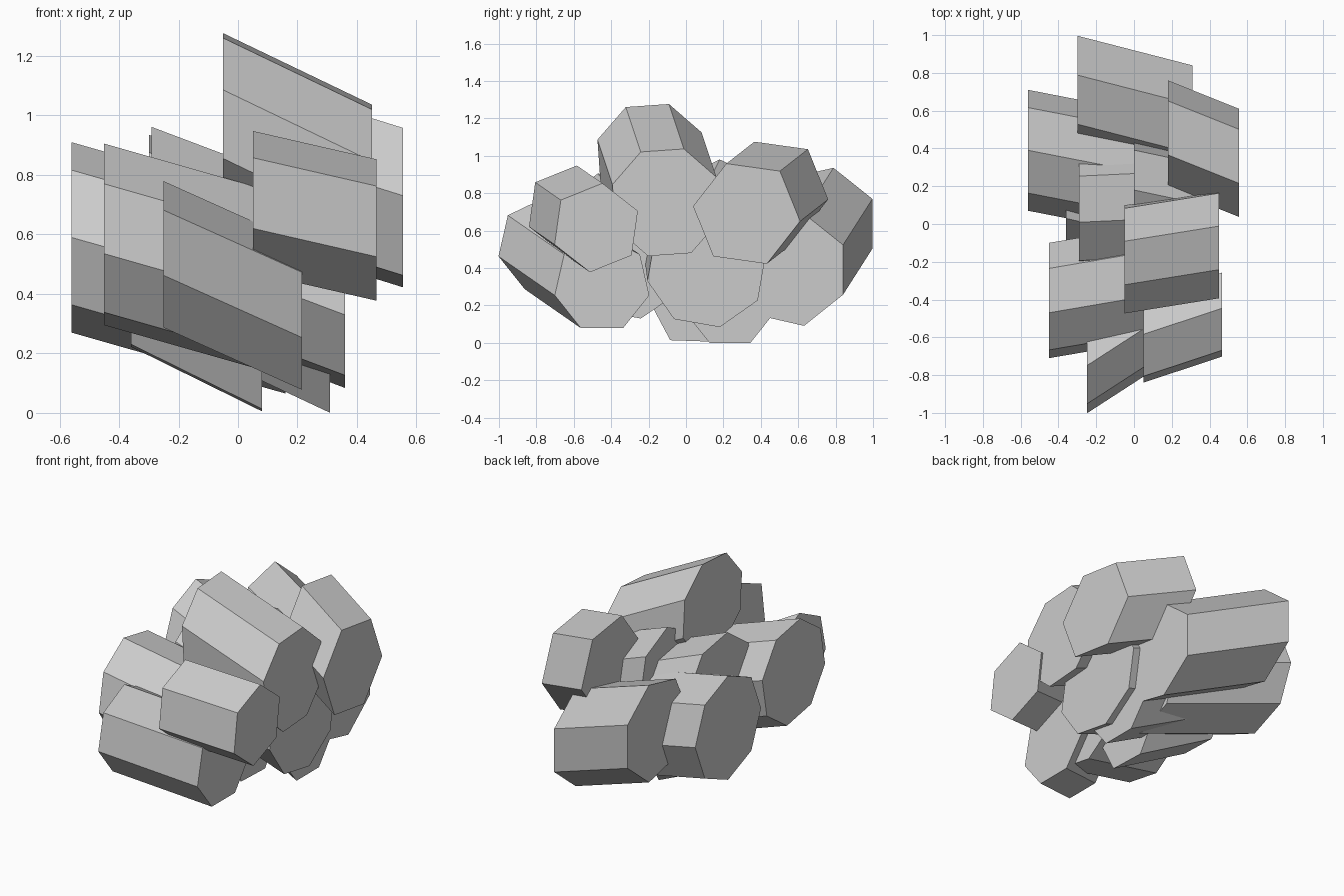
import bpy, bmesh
from math import cos, sin, radians

if "Cube" in bpy.data.objects:
    bpy.data.objects.remove(bpy.data.objects["Cube"])


def prism(name, sides, radius, turn, start, end):
    """Sheared crystal: a regular polygon in the yz plane, swept from start to end."""
    bm = bmesh.new()
    rings = []
    for x, y, z in (start, end):
        ring = []
        for i in range(sides):
            a = radians(turn + 360 * i / sides)
            ring.append(bm.verts.new((x, y + radius * cos(a), z + radius * sin(a))))
        rings.append(ring)
    near, far = rings
    bm.faces.new(near[::-1])
    bm.faces.new(far)
    for i in range(sides):
        j = (i + 1) % sides
        bm.faces.new((near[i], near[j], far[j], far[i]))
    bmesh.ops.recalc_face_normals(bm, faces=bm.faces)
    mesh = bpy.data.meshes.new(name)
    bm.to_mesh(mesh)
    bm.free()
    obj = bpy.data.objects.new(name, mesh)
    bpy.context.collection.objects.link(obj)


# name, sides, radius, turn (degrees), centre of left end, centre of right end
crystals = [
    # upper crystals
    ("top_crystal", 8, 0.302, 26.5, (-0.05, -0.187, 0.99), (0.45, -0.107, 0.75)),
    ("upper_back_crystal", 6, 0.289, -8, (0.18, 0.474, 0.807), (0.555, 0.324, 0.69)),
    ("upper_front_crystal", 6, 0.24, 22, (0.05, -0.617, 0.71), (0.465, -0.48, 0.615)),
    ("inner_crystal", 7, 0.27, 90, (0.0, 0.18, 0.71), (0.33, 0.11, 0.57)),
    # middle crystals
    ("left_back_crystal", 8, 0.32, 0, (-0.56, 0.39, 0.59), (0.16, 0.25, 0.385)),
    ("left_front_crystal", 8, 0.312, 12, (-0.45, -0.405, 0.60), (0.13, -0.306, 0.435)),
    ("centre_crystal", 8, 0.324, 12.6, (-0.29, 0.08, 0.645), (0.36, 0.11, 0.40)),
    ("rear_crystal", 7, 0.307, 25.7, (-0.30, 0.72, 0.636), (0.31, 0.563, 0.39)),
    # lower crystals
    ("front_crystal", 7, 0.259, 90, (-0.25, -0.75, 0.52), (0.215, -0.449, 0.311)),
    ("lower_left_crystal", 6, 0.235, -2, (-0.36, 0.14, 0.43), (0.08, 0.04, 0.213)),
    ("lower_right_crystal", 7, 0.253, 90, (-0.12, 0.30, 0.43), (0.31, 0.235, 0.228)),
]
for spec in crystals:
    prism(*spec)
